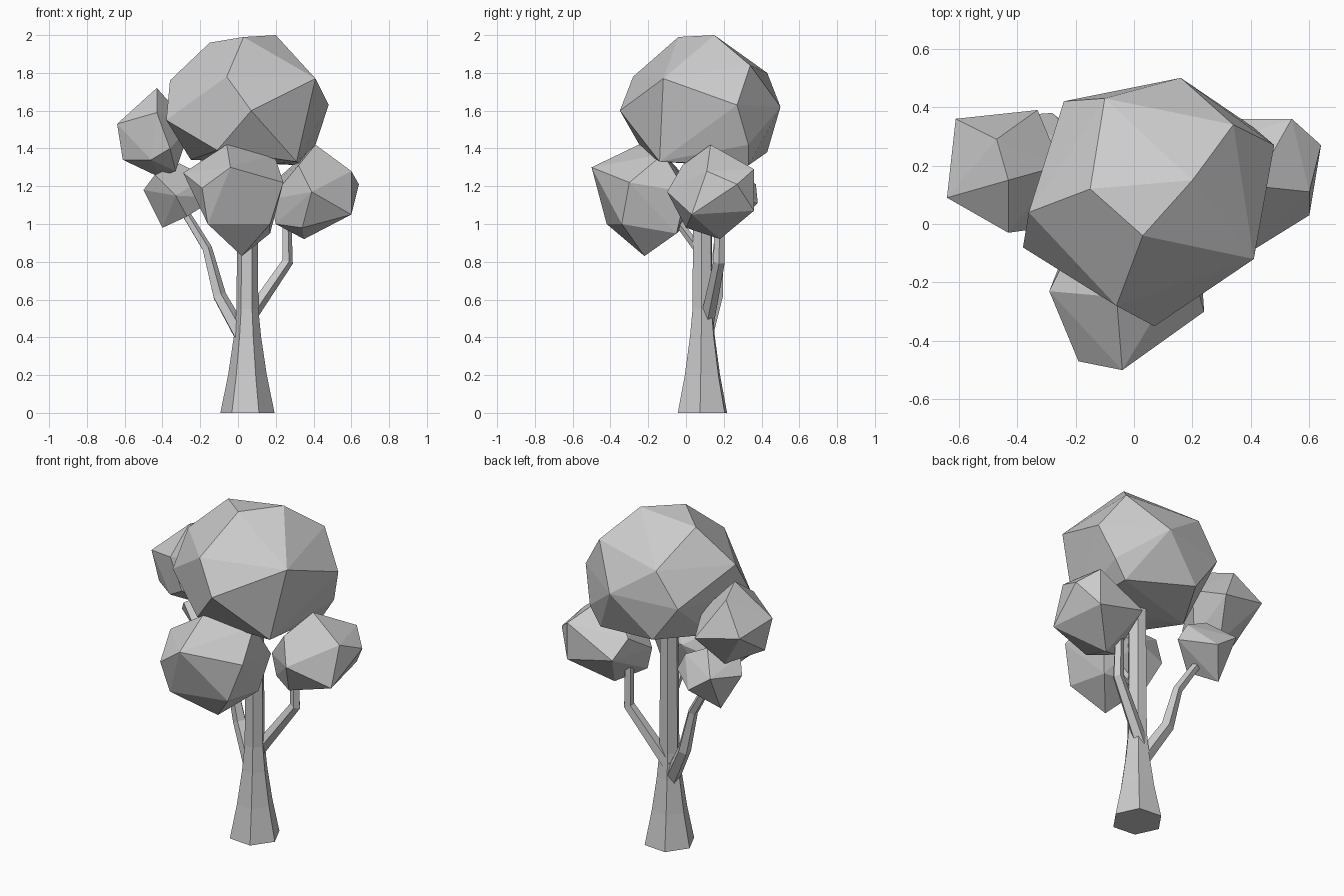
import bpy
import bmesh
import math
from mathutils import Vector

old_cube = bpy.data.objects.get("Cube")
if old_cube:
    bpy.data.objects.remove(old_cube, do_unlink=True)

# One plain grey for the whole tree
GREY = (0.6, 0.6, 0.6, 1.0)
grey = bpy.data.materials.new("plain grey")
grey.use_nodes = True
grey.diffuse_color = GREY
shader = next(n for n in grey.node_tree.nodes if n.type == 'BSDF_PRINCIPLED')
shader.inputs["Base Color"].default_value = GREY


def finish(name, bm):
    """Turn a bmesh into a flat-shaded grey object."""
    bmesh.ops.recalc_face_normals(bm, faces=bm.faces[:])
    mesh = bpy.data.meshes.new(name)
    bm.to_mesh(mesh)
    bm.free()
    mesh.materials.append(grey)
    obj = bpy.data.objects.new(name, mesh)
    bpy.context.collection.objects.link(obj)
    return obj


def clump(name, corners):
    """Faceted leaf mass: the convex hull of a few corners, in hundredths."""
    bm = bmesh.new()
    for corner in corners:
        bm.verts.new(Vector(corner) / 100)
    hull = bmesh.ops.convex_hull(bm, input=bm.verts[:])
    unused = [v for v in hull["geom_interior"] if isinstance(v, bmesh.types.BMVert)]
    bmesh.ops.delete(bm, geom=unused, context='VERTS')
    # Merge nearly flat neighbours into larger facets
    bmesh.ops.dissolve_limit(bm, angle_limit=math.radians(4),
                             verts=bm.verts[:], edges=bm.edges[:])
    return finish(name, bm)


def limb(name, path, radii, sides, spin=0.0):
    """Tapered tube with flat sides that follows a path, capped at both ends."""
    points = [Vector(p) for p in path]
    bm = bmesh.new()
    rings = []
    for i, (point, radius) in enumerate(zip(points, radii)):
        before = points[max(i - 1, 0)]
        after = points[min(i + 1, len(points) - 1)]
        turn = Vector((0, 0, 1)).rotation_difference(after - before)
        ring = []
        for k in range(sides):
            angle = spin + math.tau * k / sides
            offset = Vector((math.cos(angle), math.sin(angle), 0)) * radius
            ring.append(bm.verts.new(point + turn @ offset))
        rings.append(ring)
    for low, high in zip(rings, rings[1:]):
        for k in range(sides):
            n = (k + 1) % sides
            bm.faces.new((low[k], low[n], high[n], high[k]))
    bm.faces.new(list(reversed(rings[0])))
    bm.faces.new(rings[-1])
    return finish(name, bm)


# Trunk: six sides, flared at the foot
trunk_profile = [(0, 0.144), (0.2, 0.103), (0.4, 0.073), (0.55, 0.058), (1.45, 0.052)]
limb("trunk",
     [(0.05, 0.087, height) for height, radius in trunk_profile],
     [radius for height, radius in trunk_profile],
     sides=6, spin=math.radians(-5))

# Branches reaching into the lower clumps
limb("right_branch",
     [(0.04, 0.09, 0.37), (-0.1, 0.16, 0.62), (-0.165, 0.17, 0.87),
      (-0.25, 0.19, 1.01), (-0.32, 0.21, 1.12)],
     [0.045, 0.038, 0.028, 0.025, 0.022], sides=5)
limb("left_branch",
     [(0.04, 0.11, 0.48), (0.26, 0.175, 0.8), (0.255, 0.18, 1.08)],
     [0.04, 0.032, 0.026], sides=5)
limb("front_branch",
     [(0.05, 0.07, 0.86), (0.05, -0.08, 1.06)],
     [0.025, 0.02], sides=5)

# Leaf clumps
clump("crown", [
    (20, 15, 200), (3, -4, 199), (-15, 12, 196),
    (34, 34, 184), (-10, 43, 180), (-36, 4, 176), (-6, -28, 178), (41, -12, 177),
    (48, 27, 163), (16, 50, 162), (-24, 42, 160), (-38, -8, 155), (7, -35, 160),
    (41, 33, 142), (-8, 43, 138), (-25, 12, 134), (-11, -23, 139),
    (31, -14, 133), (34, 33, 131), (21, 1, 132),
])
clump("front_clump", [
    (-6, -25, 142), (19, -12, 137), (-20, -5, 130), (-4, -50, 130),
    (-29, -23, 127), (24, -30, 122), (-19, -47, 119), (22, 0, 117),
    (0, 4, 118), (-20, 0, 113), (-16, -42, 100), (17, -34, 100),
    (-12, -3, 97), (17, -5, 95), (2, -22, 83),
])
clump("left_clump", [
    (41, 13, 142), (32, -2, 131), (60, 11, 128), (54, 36, 129),
    (64, 27, 121), (21, 25, 124), (39, -10, 117), (24, 36, 114),
    (54, 36, 107), (60, 3, 105), (34, 0, 98), (17, 8, 113),
    (20, 8, 100), (35, 18, 92),
])
clump("upper_right_clump", [
    (-43, 15, 172), (-47, 29, 167), (-43, -3, 159), (-64, 9, 153),
    (-61, 36, 150), (-25, 20, 152), (-33, 39, 144), (-36, -2, 140),
    (-61, 12, 134), (-46, 1, 134), (-33, 12, 128), (-42, 23, 125),
])
clump("lower_right_clump", [
    (-31, 24, 132), (-44, 11, 126), (-42, 37, 121), (-17, 25, 125),
    (-50, 18, 118), (-33, 6, 115), (-11, 24, 114), (-28, 38, 111),
    (-27, 13, 104), (-40, 24, 98),
])
